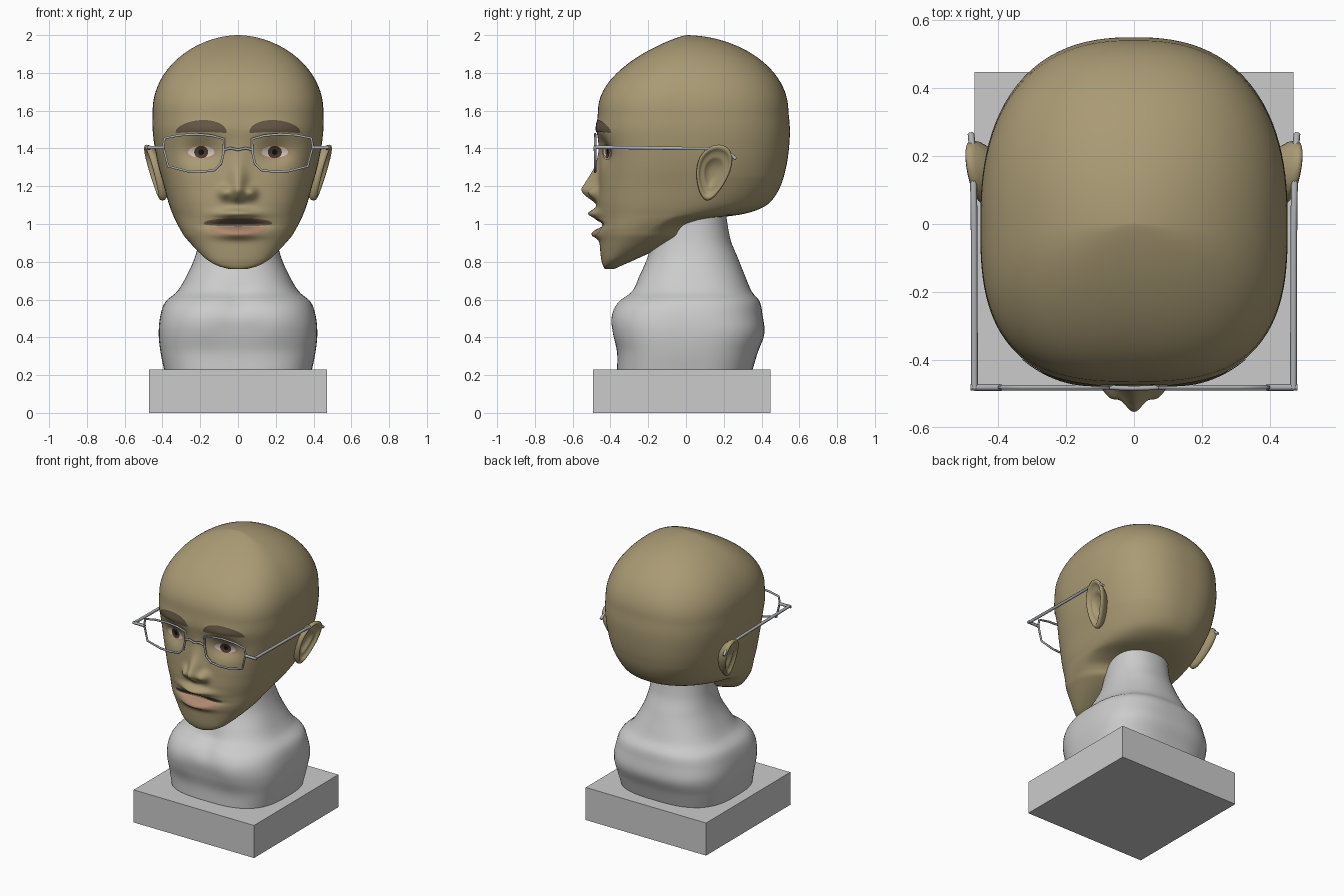
import bpy, bmesh
from math import sin, cos, pi, exp

if "Cube" in bpy.data.objects:
    bpy.data.objects.remove(bpy.data.objects["Cube"])

def material(name, rgb):
    m = bpy.data.materials.new(name)
    m.diffuse_color = (*rgb, 1)
    m.use_nodes = True
    m.node_tree.nodes["Principled BSDF"].inputs["Base Color"].default_value = m.diffuse_color
    return m

SKIN = material("skin", (0.40, 0.325, 0.175))
DARK = material("brow_brown", (0.13, 0.095, 0.06))
LIP_UP = material("upper_lip_brown", (0.15, 0.095, 0.065))
LIP_LOW = material("lower_lip_pink", (0.42, 0.25, 0.16))
LID = material("eyelid_pink", (0.45, 0.28, 0.18))
WHITE = material("eye_white", (0.65, 0.58, 0.50))
IRIS = material("iris_brown", (0.07, 0.04, 0.025))
PUPIL = material("pupil_black", (0.005, 0.005, 0.005))
METAL = material("frame_metal", (0.42, 0.43, 0.45))

def add_mesh(name, verts, faces, mat=None, mirror=False, closed=True):
    me = bpy.data.meshes.new(name)
    me.from_pydata(verts, [], faces)
    if closed:
        bm = bmesh.new()
        bm.from_mesh(me)
        bmesh.ops.recalc_face_normals(bm, faces=bm.faces)
        bm.to_mesh(me)
        bm.free()
    me.shade_smooth()
    if mat:
        me.materials.append(mat)
    ob = bpy.data.objects.new(name, me)
    bpy.context.collection.objects.link(ob)
    if mirror:
        ob.modifiers.new("mirror", 'MIRROR')
    return ob

def sample(rows, z):
    """Smooth interpolation of table rows keyed by the first column."""
    z = min(max(z, rows[0][0]), rows[-1][0])
    i = 0
    while i < len(rows) - 2 and z > rows[i + 1][0]:
        i += 1
    a, b = rows[i], rows[i + 1]
    p, q = rows[max(i - 1, 0)], rows[min(i + 2, len(rows) - 1)]
    h = b[0] - a[0]
    t = (z - a[0]) / h
    out = []
    for k in range(1, len(a)):
        ma = (b[k] - p[k]) / (b[0] - p[0]) * h
        mb = (q[k] - a[k]) / (q[0] - a[0]) * h
        out.append((2*t**3 - 3*t*t + 1)*a[k] + (t**3 - 2*t*t + t)*ma
                   + (3*t*t - 2*t**3)*b[k] + (t**3 - t*t)*mb)
    return out

def skin_rings(rings):
    """Quads between equal rings, with end caps."""
    n = len(rings[0])
    faces = [(r*n + i, r*n + (i+1) % n, (r+1)*n + (i+1) % n, (r+1)*n + i)
             for r in range(len(rings) - 1) for i in range(n)]
    faces += [tuple(range(n))[::-1], tuple(range((len(rings)-1)*n, len(rings)*n))]
    return [v for r in rings for v in r], faces

def section(z, hw, front, back, cy, pf, pb, n, disp=None):
    """Horizontal ring, front and back halves of different depth."""
    ring = []
    for i in range(n):
        s = 2*pi*i/n - pi
        t = -pi/2 + s - 0.5*sin(s)
        c, sn = cos(t), sin(t)
        p, d = (pf, cy - front) if sn < 0 else (pb, back - cy)
        r = (abs(c)**p + abs(sn)**p) ** (-1/p)
        x, y = hw*r*c, cy + d*r*sn
        if disp and sn < 0:
            y -= disp(x, z)
        ring.append((x, y, z))
    return ring

# Head: z, half width, front y, back y, widest y
HEAD = [(.762, .05, -.43, -.38, -.41), (.78, .11, -.44, -.34, -.40),
        (.82, .175, -.45, -.25, -.36), (.93, .28, -.46, -.02, -.24),
        (.97, .305, -.465, 0, -.20), (1.0, .322, -.465, .03, -.16),
        (1.03, .337, -.465, .14, -.12), (1.05, .345, -.467, .29, -.10),
        (1.08, .357, -.468, .39, -.08), (1.12, .37, -.468, .45, -.06),
        (1.2, .392, -.462, .50, -.03), (1.3, .42, -.458, .53, -.01),
        (1.4, .44, -.46, .545, 0), (1.5, .452, -.472, .55, 0),
        (1.6, .452, -.466, .542, 0)]
NOSE = [(1.08, 0), (1.11, .012), (1.145, .06), (1.18, .09), (1.22, .072),
        (1.3, .028), (1.38, .006), (1.45, 0)]

def bump(x, z, cx, cz, wx, wz, h):
    return h * exp(-((abs(x) - cx)/wx)**2 - ((z - cz)/wz)**2)

def features(x, z):
    d = sample(NOSE, z)[0] * exp(-(x/.045)**2)
    d += bump(x, z, .07, 1.165, .032, .034, .043)     # nostril wings
    d += bump(x, z, .195, 1.38, .09, .065, -.042)     # eye sockets
    d += bump(x, z, .19, 1.50, .11, .035, .010)       # brow ridge
    d += bump(x, z, 0, 1.055, .10, .025, .052)        # upper lip
    d += bump(x, z, 0, .995, .12, .016, -.045)        # mouth gap
    d += bump(x, z, 0, .945, .11, .025, .035)         # lower lip
    return d

def front_power(z):
    return 2.2 + 0.65*min(max((z - .8)/.4, 0), 1)

def face_y(x, z):
    hw, front, back, cy = sample(HEAD, z)
    p = front_power(z)
    return cy + (front - cy)*max(1 - abs(x/hw)**p, 0)**(1/p) - features(x, z)

rings = []
for i in range(121):
    z = .762 + (1.6 - .762)*i/120
    pb = 2.15 + .3*min(max((z - 1.05)/.2, 0), 1)
    rings.append(section(z, *sample(HEAD, z), front_power(z), pb, 152, features))
for i in range(1, 25):
    a = pi/2*i/24.3
    k = cos(a)
    rings.append(section(1.6 + .4*sin(a), .452*k**1.08, -.466*k**1.7, .542*k**1.05, 0,
                         2.85 - .7*i/24, 2.45 - .4*i/24, 152))
add_mesh("head", *skin_rings(rings), SKIN)

# Neck and chest
BUST = [(.22, .39, -.365, .35, 0), (.32, .41, -.365, .38, 0), (.42, .42, -.385, .415, 0),
        (.52, .41, -.392, .405, 0), (.59, .383, -.36, .39, .02), (.64, .325, -.295, .35, .03),
        (.72, .275, -.25, .315, .03), (.82, .23, -.205, .275, .04), (.92, .205, -.18, .235, .04),
        (1.1, .19, -.13, .205, .04)]

def chest(x, z):
    return bump(x, z, 0, .60, .07, .07, -.02) + bump(x, z, .2, .46, .1, .1, .010)

rings = []
for i in range(61):
    z = .22 + .88*i/60
    p = 2.9 - .7*min(max((z - .45)/.35, 0), 1)
    rings.append(section(z, *sample(BUST, z), p + .1, p, 72, chest))
add_mesh("neck_and_chest", *skin_rings(rings))

# Plinth
bpy.ops.mesh.primitive_cube_add(size=1, location=(0, -.0225, .115))
plinth = bpy.context.object
plinth.name = "plinth"
plinth.scale = (.94, .94, .23)

# Thin coloured patches that follow the face
def patch(name, mat, x0, x1, bottom, top, lift, mirror=False, nx=32, nz=8):
    verts, faces = [], []
    for i in range(nx + 1):
        t = .5 - .5*cos(pi*i/nx)
        x = x0 + (x1 - x0)*t
        for j in range(nz + 1):
            z = bottom(t) + (top(t) - bottom(t))*j/nz
            verts.append((x, face_y(x, z) - lift, z))
    m = nz + 1
    for i in range(nx):
        for j in range(nz):
            a = i*m + j
            faces.append((a, a + m, a + m + 1, a + 1))
    add_mesh(name, verts, faces, mat, mirror, closed=False)

def arc(t):
    return 2*max(t*(1 - t), 0)**.5

def oval(name, mat, rx, low, high, lift):
    patch(name, mat, .195 - rx, .195 + rx, lambda t: 1.38 - low*arc(t),
          lambda t: 1.38 + high*arc(t), lift, True, 24)

oval("eyelids", LID, .085, .042, .044, .004)
oval("eye_whites", WHITE, .07, .028, .034, .008)
oval("irises", IRIS, .037, .032, .034, .011)
oval("pupils", PUPIL, .015, .015, .015, .013)
patch("eyebrows", DARK, .06, .33, lambda t: 1.485 + .06*t*(1 - t) - .012*arc(t),
      lambda t: 1.485 + .065*arc(t)*(1.1 - .2*t), .004, True)
patch("upper_lip", LIP_UP, -.18, .18, lambda t: 1.0 - .012*arc(t),
      lambda t: 1.0 + .03*arc(t)**.7, .004)
patch("lower_lip", LIP_LOW, -.155, .155, lambda t: .98 - .048*arc(t),
      lambda t: .98 + .008*arc(t), .004)

# Ears: concentric egg-shaped rings, rim raised around a hollow
EAR = [(.5, -.07), (.8, -.03), (.97, -.004), (1, .01), (.97, .022), (.9, .026),
       (.82, .018), (.72, .002), (.6, .006), (.48, -.004), (.35, -.018), (.15, -.022)]
rings = []
for r, out in EAR:
    ring = []
    for i in range(40):
        t = 2*pi*i/40
        u, v = .088*r*cos(t)*(1 + .3*sin(t)), .148*r*sin(t)
        ring.append((.431 + .28*v + .14*u + out, .143 + u + .2*v, 1.272 + v))
    rings.append(ring)
add_mesh("ears", *skin_rings(rings), SKIN, True)

# Spectacles
def tube(name, points, radius, cyclic=False):
    cu = bpy.data.curves.new(name, 'CURVE')
    cu.dimensions = '3D'
    cu.bevel_depth = radius
    cu.bevel_resolution = 1
    cu.use_fill_caps = True
    sp = cu.splines.new('POLY')
    sp.points.add(len(points) - 1)
    for p, co in zip(sp.points, points):
        p.co = (*co, 1)
    sp.use_cyclic_u = cyclic
    cu.materials.append(METAL)
    bpy.context.collection.objects.link(bpy.data.objects.new(name, cu))

RIM = [(.075, 1.45), (.14, 1.468), (.22, 1.475), (.31, 1.47), (.388, 1.455), (.396, 1.41),
       (.37, 1.305), (.27, 1.28), (.19, 1.277), (.125, 1.285), (.09, 1.32), (.076, 1.38)]
for s, side in ((1, "left"), (-1, "right")):
    tube(side + "_lens_rim", [(s*x, -.481, z) for x, z in RIM], .007, True)
    tube(side + "_hinge", [(s*.39, -.481, 1.405), (s*.482, -.481, 1.405)], .010)
    tube(side + "_temple", [(s*.47, -.485, 1.407), (s*.471, 0, 1.40),
                            (s*.474, .20, 1.398), (s*.48, .265, 1.345)], .010)
tube("nose_bridge", [(-.076, -.481, 1.392), (-.04, -.483, 1.402), (0, -.484, 1.392),
                     (.04, -.483, 1.402), (.076, -.481, 1.392)], .007)
